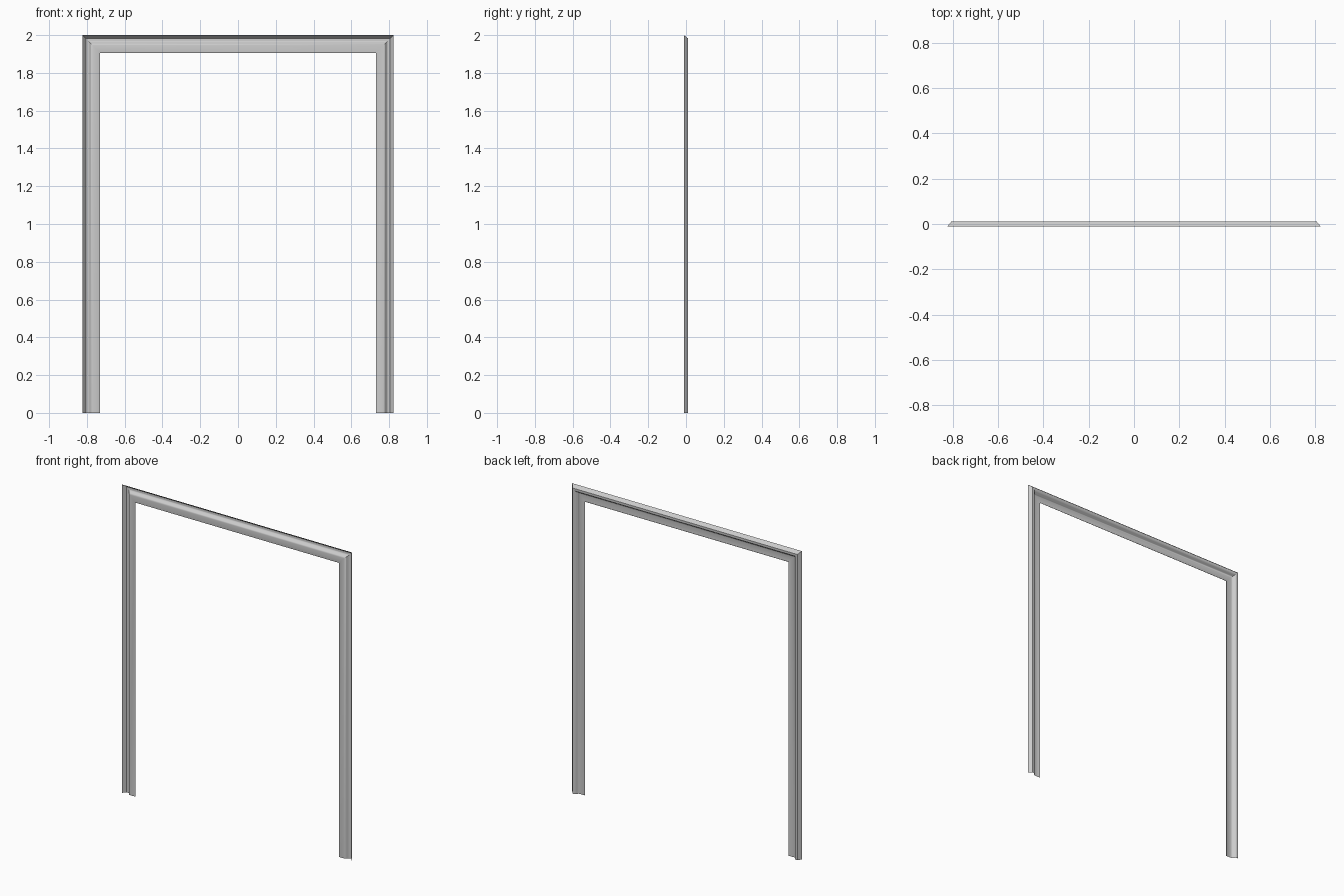
import bpy, bmesh, math

if "Cube" in bpy.data.objects:
    bpy.data.objects.remove(bpy.data.objects["Cube"])

# Trim cross-section: (distance in from the outer edge, y)
profile = [(0.0, -0.011), (0.018, 0.011), (0.030, 0.011), (0.034, 0.009),
           (0.039, 0.003), (0.044, -0.004), (0.049, -0.009), (0.054, -0.010),
           (0.092, -0.010), (0.0935, -0.009), (0.094, -0.007)]
HALF, TOP = 0.824, 2.0


def path(d):
    """Mitred path round the opening, inset by d."""
    return [(-HALF + d, 0), (-HALF + d, TOP - d), (HALF - d, TOP - d), (HALF - d, 0)]


# Sweep the section up one leg, across the head and down the other leg
bm = bmesh.new()
rows = [[bm.verts.new((x, y, z)) for x, z in path(d)] for d, y in profile]
for a, b in zip(rows, rows[1:]):
    for i in range(3):
        bm.faces.new((a[i], b[i], b[i + 1], a[i + 1]))
mesh = bpy.data.meshes.new("door_casing")
bm.to_mesh(mesh)
bm.free()
casing = bpy.data.objects.new("door_casing", mesh)
bpy.context.collection.objects.link(casing)

# Smooth roll, crisp creases and mitres
bpy.context.view_layer.objects.active = casing
casing.select_set(True)
bpy.ops.object.shade_smooth_by_angle(angle=math.radians(35))
